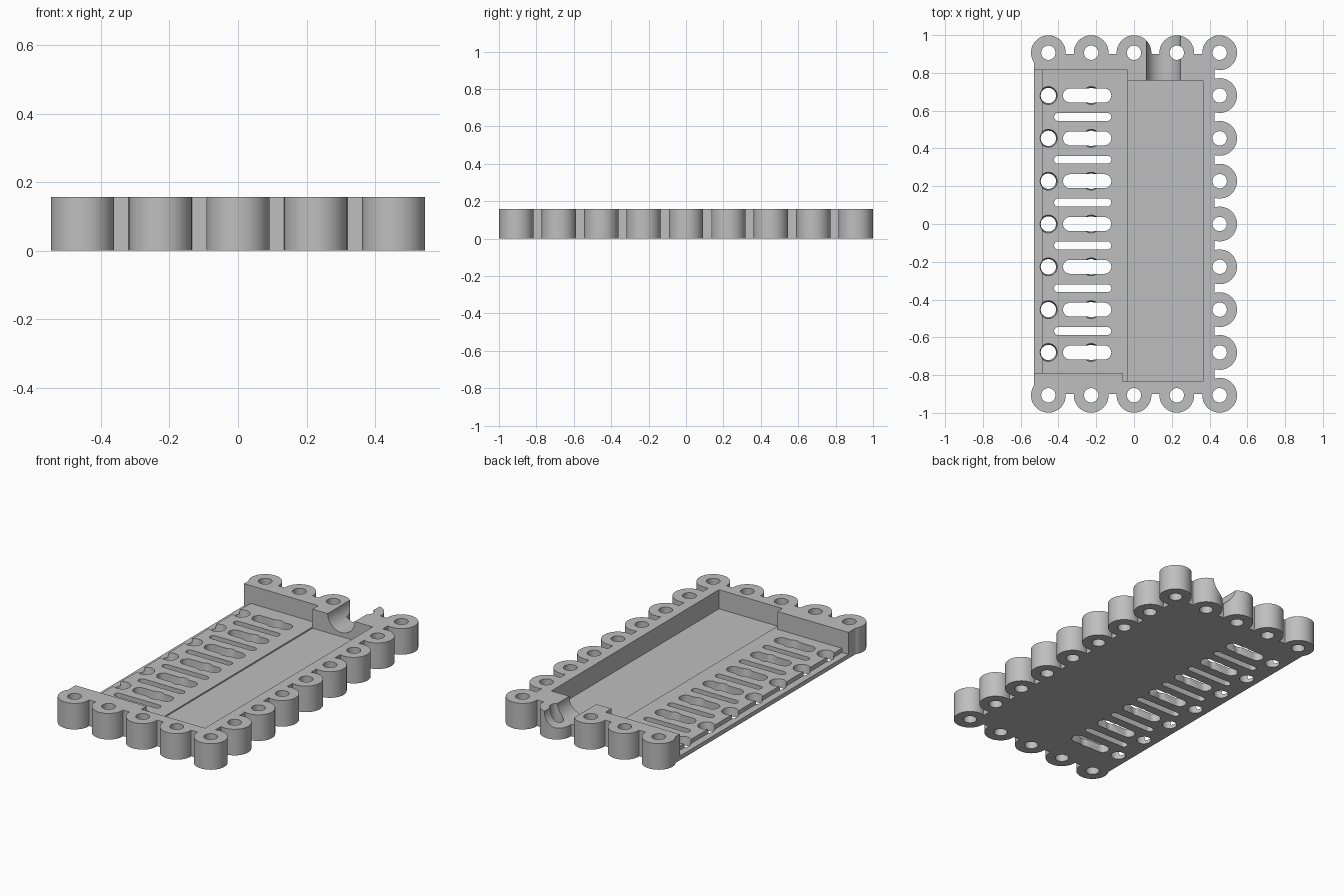
import bpy, bmesh, math

if "Cube" in bpy.data.objects:
    bpy.data.objects.remove(bpy.data.objects["Cube"], do_unlink=True)

HEIGHT, PITCH = 0.157, 0.2267
RING_R, HOLE_R, CONE_R = 0.092, 0.038, 0.05
FLOOR, RIGHT_FLOOR, LIP = 0.05, 0.042, 0.025
X_END, Y_END = 2 * PITCH, 4 * PITCH

grey = bpy.data.materials.new("light grey plastic")
grey.use_nodes = True
colour = (0.52, 0.52, 0.52, 1)
grey.diffuse_color = colour
grey.node_tree.nodes["Principled BSDF"].inputs["Base Color"].default_value = colour


def make_object(name, bm):
    bmesh.ops.recalc_face_normals(bm, faces=bm.faces)
    mesh = bpy.data.meshes.new(name)
    bm.to_mesh(mesh)
    bm.free()
    mesh.materials.append(grey)
    obj = bpy.data.objects.new(name, mesh)
    bpy.context.collection.objects.link(obj)
    return obj


def add_prism(bm, outline, z0, z1):
    face = bm.faces.new([bm.verts.new((x, y, z0)) for x, y in outline])
    top = bmesh.ops.extrude_face_region(bm, geom=[face])["geom"]
    verts = [v for v in top if isinstance(v, bmesh.types.BMVert)]
    bmesh.ops.translate(bm, verts=verts, vec=(0, 0, z1 - z0))


def prisms(name, outlines, z0, z1):
    bm = bmesh.new()
    for outline in outlines:
        add_prism(bm, outline, z0, z1)
    return make_object(name, bm)


def rect(x0, x1, y0, y1):
    return [(x0, y0), (x1, y0), (x1, y1), (x0, y1)]


def circle(cx, cy, r, n=48):
    return [(cx + r * math.cos(math.tau * i / n), cy + r * math.sin(math.tau * i / n))
            for i in range(n)]


def slot(x0, x1, y, r, n=12):
    arc = [math.pi * (i / n - 0.5) for i in range(n + 1)]
    right = [(x1 - r + r * math.cos(a), y + r * math.sin(a)) for a in arc]
    left = [(x0 + r - r * math.cos(a), y - r * math.sin(a)) for a in arc]
    return right + left


def boolean(target, tool, operation):
    mod = target.modifiers.new(tool.name, "BOOLEAN")
    mod.operation, mod.solver, mod.object = operation, "EXACT", tool
    bpy.context.view_layer.objects.active = target
    bpy.ops.object.modifier_apply(modifier=mod.name)
    bpy.data.objects.remove(tool, do_unlink=True)


# Solid block with a row of round lugs along three sides
ring_spots = [(i * PITCH, s * Y_END) for i in range(-2, 3) for s in (-1, 1)]
ring_spots += [(X_END, j * PITCH) for j in range(-3, 4)]
tray = prisms("slotted_tray", [rect(-0.53, 0.425, -0.9, 0.9)], 0, HEIGHT)
boolean(tray, prisms("lugs", [circle(x, y, RING_R) for x, y in ring_spots], 0, HEIGHT), "UNION")

# Recess open on one long side, with a lower lip and a slightly deeper half
boolean(tray, prisms("recess", [[(-0.7, -0.788), (-0.058, -0.788), (-0.058, -0.835),
                                 (0.365, -0.835), (0.365, 0.76), (-0.035, 0.76),
                                 (-0.035, 0.815), (-0.7, 0.815)]], FLOOR, 0.3), "DIFFERENCE")
boolean(tray, prisms("deep_half", [rect(-0.035, 0.365, -0.835, 0.76)], RIGHT_FLOOR, 0.3), "DIFFERENCE")
boolean(tray, prisms("lip", [rect(-0.7, -0.487, -0.788, 0.815)], LIP, 0.3), "DIFFERENCE")

# Cable channel through the back wall
bm = bmesh.new()
add_prism(bm, circle(0.155, -HEIGHT, 0.09), -1.1, -0.7)
for v in bm.verts:
    v.co = (v.co.x, -v.co.z, -v.co.y)
boolean(tray, make_object("cable_channel", bm), "DIFFERENCE")

# Straight holes through the lugs
boolean(tray, prisms("lug_holes", [circle(x, y, HOLE_R, 32) for x, y in ring_spots], -0.1, 0.3),
        "DIFFERENCE")

# Tapered holes through the floor
bm = bmesh.new()
for x in (-2 * PITCH, -PITCH):
    for j in range(-3, 4):
        add_prism(bm, circle(x, j * PITCH, HOLE_R, 32), -0.02, FLOOR + 0.02)
        bm.verts.ensure_lookup_table()
        for v in bm.verts[-32:]:
            v.co.x = x + (v.co.x - x) * CONE_R / HOLE_R
            v.co.y = j * PITCH + (v.co.y - j * PITCH) * CONE_R / HOLE_R
boolean(tray, make_object("tapered_holes", bm), "DIFFERENCE")

# Wide and narrow slots in the floor
slots = [slot(-0.376, -0.12, j * PITCH, 0.037) for j in range(-3, 4)]
slots += [slot(-0.423, -0.12, (j + 0.5) * PITCH, 0.021) for j in range(-3, 3)]
boolean(tray, prisms("slots", slots, -0.1, 0.3), "DIFFERENCE")

# Smooth the round walls, keep the edges crisp
bpy.ops.object.select_all(action="DESELECT")
tray.select_set(True)
bpy.context.view_layer.objects.active = tray
bpy.ops.object.shade_smooth_by_angle(angle=math.radians(30))
